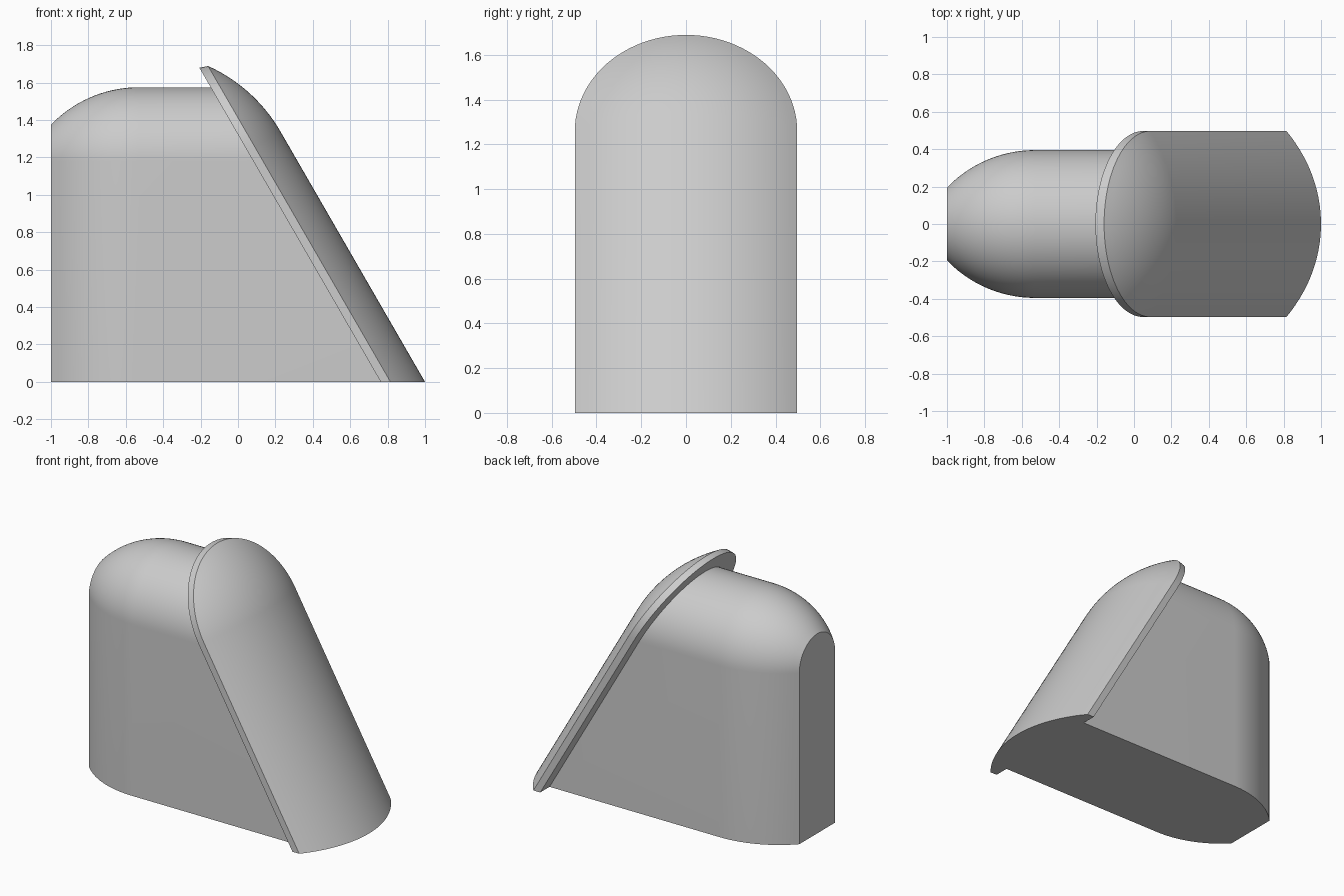
import bpy, bmesh
from math import sin, cos, pi, sqrt, radians
from mathutils import Vector

if "Cube" in bpy.data.objects:
    bpy.data.objects.remove(bpy.data.objects["Cube"])

grey = bpy.data.materials.new("light grey")
grey.use_nodes = True
colour = (0.6, 0.6, 0.6, 1)
grey.diffuse_color = colour
grey.node_tree.nodes["Principled BSDF"].inputs["Base Color"].default_value = colour

ARC_STEPS = 48
NORMAL = Vector((sin(radians(60)), 0, cos(radians(60))))   # faces out of the slanted plate
UPHILL = Vector((-NORMAL.z, 0, NORMAL.x))                  # runs up the slope
FOOT = Vector((0.815, 0, 0))                               # plate front edge at the floor


def arch(radius, centre, foot, rise=1.0):
    """Outline of a round-topped slab as (across, up) pairs."""
    pts = [(-radius, foot)]
    for i in range(ARC_STEPS + 1):
        a = pi * i / ARC_STEPS
        pts.append((-radius * cos(a), centre + radius * rise * sin(a)))
    return pts + [(radius, foot)]


def loft(bm, rings, closed):
    rows = [[bm.verts.new(p) for p in ring] for ring in rings]
    n = len(rows[0])
    for a, b in zip(rows, rows[1:]):
        for i in range(n if closed else n - 1):
            j = (i + 1) % n
            bm.faces.new((a[i], a[j], b[j], b[i]))
    bm.faces.new(rows[0])
    bmesh.ops.remove_doubles(bm, verts=bm.verts, dist=0.0001)


def slice_off(bm, point, normal):
    """Cut away the side the normal points to and close the hole."""
    geom = bm.verts[:] + bm.edges[:] + bm.faces[:]
    bmesh.ops.bisect_plane(bm, geom=geom, plane_co=point, plane_no=normal, clear_outer=True)
    edges = [e for e in bm.edges if e.is_boundary]
    bmesh.ops.holes_fill(bm, edges=edges, sides=0)


def finish(bm, name):
    bmesh.ops.recalc_face_normals(bm, faces=bm.faces)
    mesh = bpy.data.meshes.new(name)
    bm.to_mesh(mesh)
    bm.free()
    obj = bpy.data.objects.new(name, mesh)
    bpy.context.collection.objects.link(obj)
    mesh.materials.append(grey)
    bpy.ops.object.select_all(action="DESELECT")
    obj.select_set(True)
    bpy.context.view_layer.objects.active = obj
    bpy.ops.object.shade_smooth_by_angle(angle=radians(30))


# Round-topped body, narrowing along an arc to a flat end
WIDTH, TAPER_START, BEND = 0.395, -0.53, 0.652
stations = [-1 + (1 + TAPER_START) * i / 16 for i in range(17)] + [1.0]
rings = []
for x in stations:
    run = max(0, TAPER_START - x)
    r = WIDTH - BEND + sqrt(BEND ** 2 - run ** 2)
    rings.append([(x, y, z) for y, z in arch(r, 1.18, 0)])
bm = bmesh.new()
loft(bm, rings, True)
slice_off(bm, FOOT - NORMAL * 0.022, NORMAL)
finish(bm, "body")

# Slanted cover: thin rim plate under a domed, round-topped face
HALF, BULGE, THICK, CENTRE = 0.497, 0.16, 0.045, 1.453
dome = (HALF ** 2 + BULGE ** 2) / (2 * BULGE)
layers = [(HALF, -THICK, 1.03), (HALF, 0, 1.0)]
for i in range(1, 17):
    r = HALF * (1 - i / 16)
    layers.append((r, sqrt(dome ** 2 - r ** 2) - dome + BULGE, 1.0))
rings = []
for r, lift, rise in layers:
    ring = []
    for y, up in arch(r, CENTRE, -0.5, rise):
        p = FOOT + UPHILL * up + NORMAL * lift
        p.y = y
        ring.append(p)
    rings.append(ring)
bm = bmesh.new()
loft(bm, rings, False)
slice_off(bm, Vector((0, 0, 0)), Vector((0, 0, -1)))
finish(bm, "slanted_cover")
